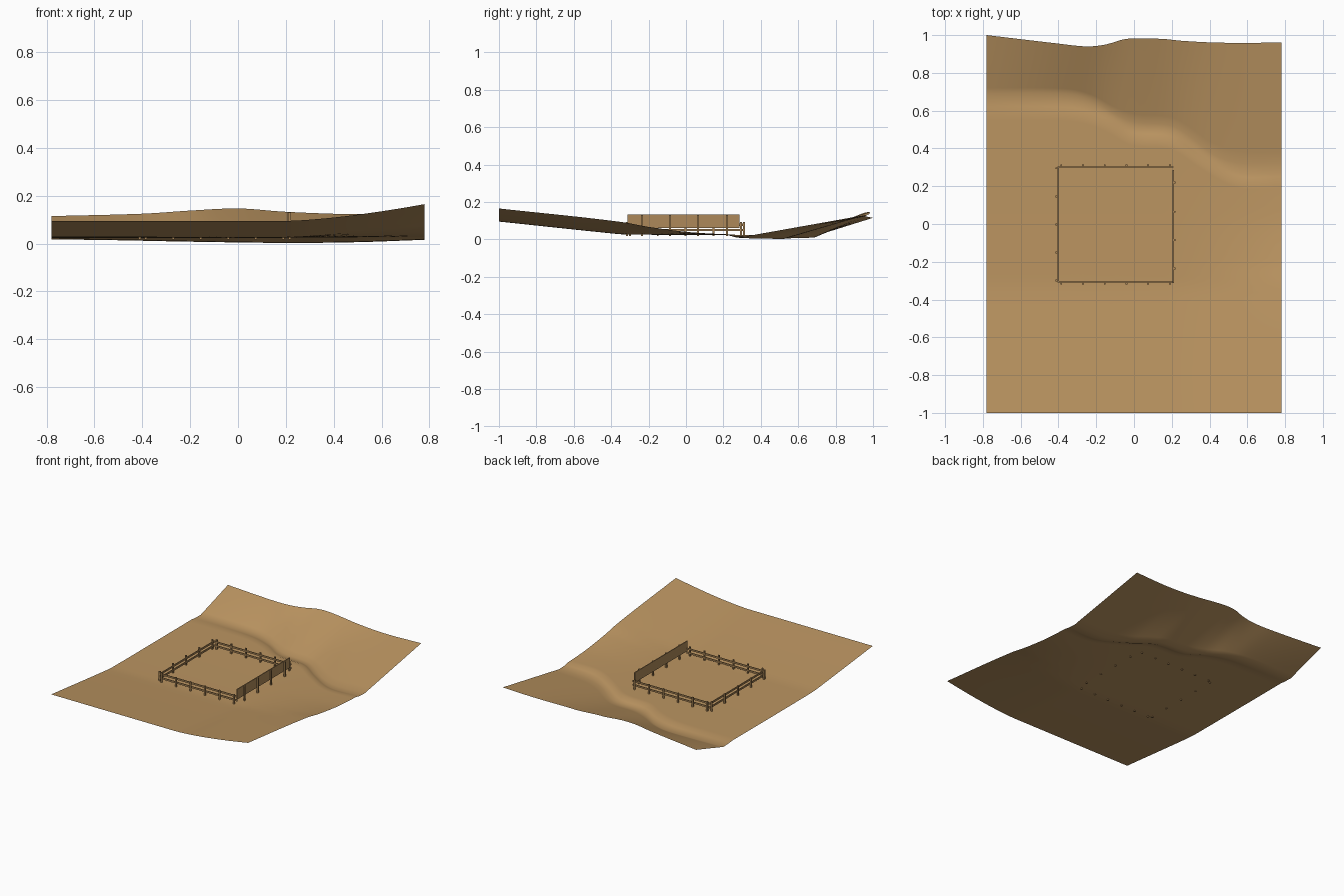
import bpy, bmesh, math

if "Cube" in bpy.data.objects:
    bpy.data.objects.remove(bpy.data.objects["Cube"])


def material(name, rgb):
    m = bpy.data.materials.new(name)
    m.diffuse_color = (*rgb, 1)
    m.use_nodes = True
    m.node_tree.nodes["Principled BSDF"].inputs["Base Color"].default_value = m.diffuse_color
    return m


EARTH = material("earth", (0.50, 0.30, 0.12))
WOOD = material("wood", (0.42, 0.25, 0.10))


def curve(points, x):
    """Smooth monotone-ish interpolation through (x, value) points."""
    n = len(points)
    if x <= points[0][0]:
        return points[0][1]
    for i in range(n - 1):
        (x0, a), (x1, b) = points[i], points[i + 1]
        if x <= x1:
            p, q = points[max(i - 1, 0)], points[min(i + 2, n - 1)]
            h, t = x1 - x0, (x - x0) / (x1 - x0)
            ma = (b - p[1]) / (x1 - p[0]) * h
            mb = (q[1] - a) / (q[0] - x0) * h
            return ((2*t**3 - 3*t*t + 1) * a + (t**3 - 2*t*t + t) * ma
                    + (3*t*t - 2*t**3) * b + (t**3 - t*t) * mb)
    return points[-1][1]


# Terrain outlines: stream banks and hill crest
NEAR = [(-.78, .61), (-.53, .61), (-.3, .60), (-.15, .55), (-.02, .475), (.2, .45),
        (.35, .35), (.5, .26), (.6, .235), (.78, .24)]
FAR = [(-.78, .69), (-.35, .69), (-.22, .655), (-.1, .58), (0, .54), (.2, .52),
       (.3, .46), (.4, .38), (.5, .335), (.6, .32), (.78, .32)]
BACK = [(-.78, 1), (-.4, .955), (-.25, .94), (-.15, .95), (-.04, .98), (.15, .98),
        (.25, .97), (.45, .96), (.78, .96)]
CREST = [(-.78, .115), (-.4, .125), (-.2, .138), (0, .147), (.2, .133), (.5, .123), (.78, .13)]
BED = [(-.78, .018), (-.5, .014), (-.2, .008), (.2, .003), (.5, .006), (.78, .016)]
FIELD = [(-1, .095), (-.4, .032), (-.3, .025), (1, .025)]
RISE = [(-1, .07), (-.35, .066), (-.2, .042), (0, .016), (.15, .006), (.3, 0)]


def field_z(x, y):
    k = max(0, (x - .2) / .58)
    return curve(FIELD, y) + curve(RISE, y) * k ** 1.5


def terrain():
    bm = bmesh.new()
    rows = []
    for i in range(53):
        x = -.78 + i * .03
        near, far, back = curve(NEAR, x), curve(FAR, x), curve(BACK, x)
        bed, crest = curve(BED, x), curve(CREST, x)
        pts = []
        for j in range(41):
            y = -1 + (near - .02 + 1) * j / 40
            pts.append((y, field_z(x, y)))
        edge = pts[-1][1]
        pts.append((near + .012, bed * .6 + edge * .4))
        pts.append((near + .03, bed + .002))
        pts.append((far, bed))
        for j in range(1, 11):
            t = j / 10
            pts.append((far + (back - far) * t, bed + (crest - bed) * t))
        rows.append([bm.verts.new((x, y, z)) for y, z in pts])
    for a, b in zip(rows, rows[1:]):
        for j in range(len(a) - 1):
            bm.faces.new((a[j], b[j], b[j + 1], a[j + 1]))
    me = bpy.data.meshes.new("terrain")
    bm.to_mesh(me)
    bm.free()
    ob = bpy.data.objects.new("terrain", me)
    bpy.context.collection.objects.link(ob)
    me.materials.append(EARTH)
    bpy.context.view_layer.objects.active = ob
    ob.select_set(True)
    bpy.ops.object.shade_smooth_by_angle(angle=math.radians(40))


def box(name, lo, hi):
    bpy.ops.mesh.primitive_cube_add(size=1, location=[(a + b) / 2 for a, b in zip(lo, hi)])
    ob = bpy.context.object
    ob.name = name
    ob.scale = [b - a for a, b in zip(lo, hi)]
    ob.data.materials.append(WOOD)


terrain()

# Paddock fence: posts outside, two rails inside
X0, X1, Y0, Y1 = -.405, .21, -.31, .305
P = .005


def post(name, x, y, top=.093):
    box(name, (x - P, y - P, .018), (x + P, y + P, top))


for name, y, s in (("front", Y0, -1), ("back", Y1, 1)):
    for i in range(6):
        post(name + "_post", X0 + .02 + (X1 - X0 - .04) * i / 5, y + s * .005)
    for z in (.05, .078):
        box(name + "_rail", (X0, y - .003 - s * .004, z - .006), (X1, y + .003 - s * .004, z + .006))
for i in range(5):
    post("left_post", X0 - .005, Y0 + .01 + (Y1 - Y0 - .02) * i / 4)
for z in (.05, .078):
    box("left_rail", (X0 + .001, Y0, z - .006), (X0 + .007, Y1, z + .006))

# Tall board wall on the right side with its posts
box("board_wall", (X1 - .005, -.312, .06), (X1 + .001, .287, .132))
for y in (-.235, -.085, .065, .22):
    post("wall_post", X1 + .006, y, .13)
